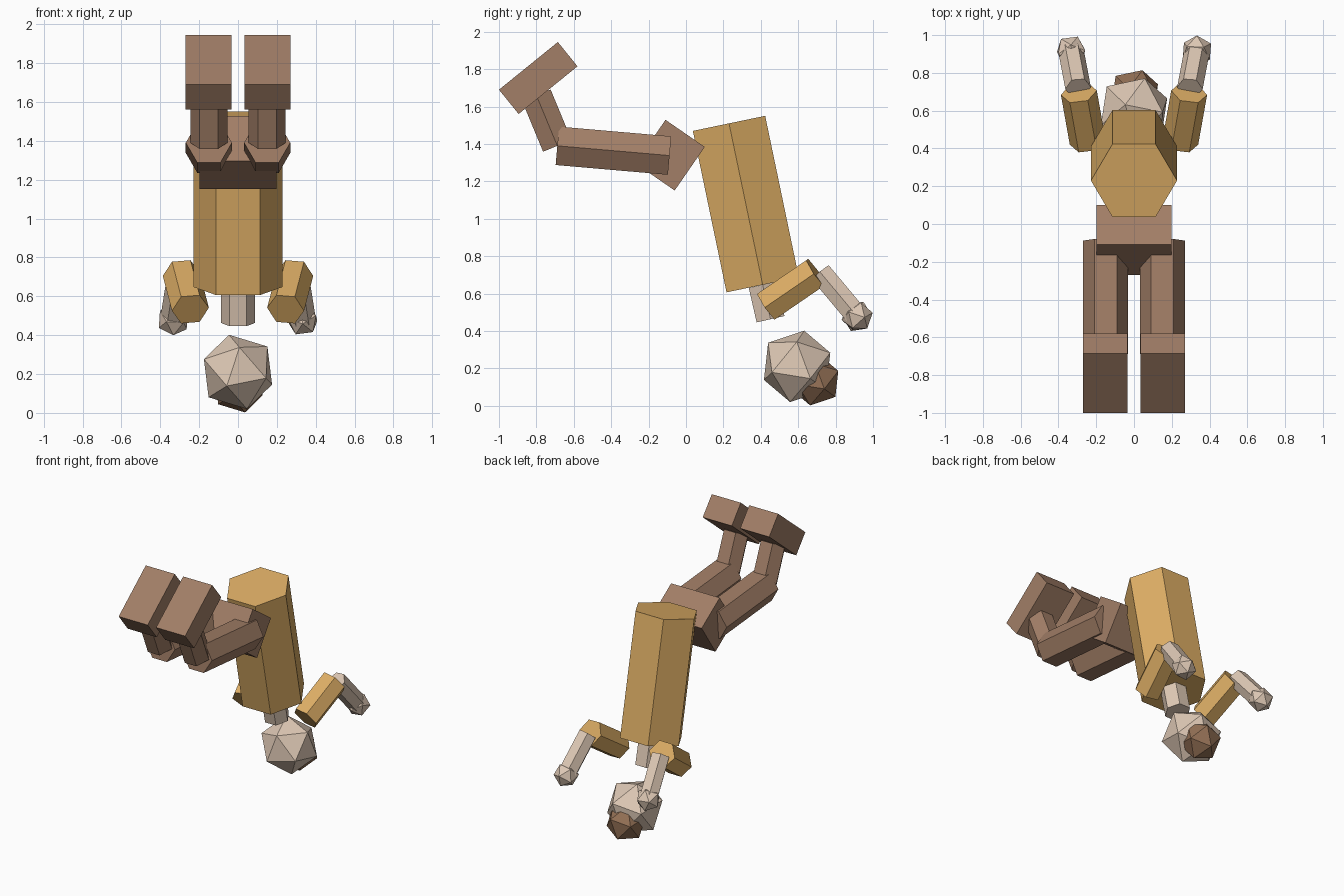
import bpy, bmesh
from math import pi
from mathutils import Matrix, Vector

cube = bpy.data.objects.get("Cube")
if cube:
    bpy.data.objects.remove(cube, do_unlink=True)


def material(name, rgb):
    m = bpy.data.materials.new(name)
    m.use_nodes = True
    m.diffuse_color = (*rgb, 1)
    m.node_tree.nodes["Principled BSDF"].inputs["Base Color"].default_value = (*rgb, 1)
    return m


SHIRT = material("golden shirt", (0.72, 0.42, 0.13))
SKIN = material("pale skin", (0.73, 0.58, 0.46))
TROUSERS = material("brown trousers", (0.36, 0.21, 0.135))
HAIR = material("brown hair", (0.29, 0.16, 0.09))


def frame(centre, axis, ref):
    """Placement with local z along axis and local x near ref."""
    z = Vector(axis).normalized()
    x = Vector(ref)
    x = (x - z * x.dot(z)).normalized()
    rot = Matrix((x, z.cross(x), z)).transposed().to_4x4()
    return Matrix.Translation(Vector(centre)) @ rot


def finish(name, bm, place, mat):
    bmesh.ops.recalc_face_normals(bm, faces=bm.faces)
    mesh = bpy.data.meshes.new(name)
    bm.to_mesh(mesh)
    bm.free()
    mesh.materials.append(mat)
    ob = bpy.data.objects.new(name, mesh)
    ob.matrix_world = place
    bpy.context.collection.objects.link(ob)


def limb(name, start, end, radius, mat):
    """Six-sided prism between two points, corners on its x sides."""
    a, b = Vector(start), Vector(end)
    bm = bmesh.new()
    bmesh.ops.create_cone(bm, cap_ends=True, segments=6, radius1=radius, radius2=radius,
                          depth=(b - a).length, matrix=Matrix.Rotation(pi / 2, 4, "Z"))
    finish(name, bm, frame((a + b) / 2, b - a, (1, 0, 0)), mat)


def block(name, centre, axis, size, mat):
    bm = bmesh.new()
    bmesh.ops.create_cube(bm, size=1, matrix=Matrix.Diagonal((*size, 1)))
    finish(name, bm, frame(centre, axis, (1, 0, 0)), mat)


def ball(name, centre, radius, axis, ref, mat):
    """Twenty-sided ball with one corner along axis and the next near ref."""
    bm = bmesh.new()
    bmesh.ops.create_icosphere(bm, subdivisions=1, radius=radius)
    finish(name, bm, frame(centre, axis, ref), mat)


# Torso, neck and pelvis
limb("torso", (0, 0.23, 1.51), (0, 0.41, 0.647), 0.228, SHIRT)
limb("neck", (0, 0.41, 0.647), (0, 0.452, 0.463), 0.088, SKIN)
block("pelvis", (0, -0.085, 1.34), (0, 0.21, -0.145), (0.395, 0.283, 0.255), TROUSERS)

# Head and hair bun share one tilt
tilt, turn = (-0.046, 0.0375, 0.19), (0.15, 0, 0.14)
ball("head", (0, 0.594, 0.211), 0.2, tilt, turn, SKIN)
ball("hair_bun", (0.004, 0.69, 0.136), 0.14, tilt, turn, HAIR)

# Arms and legs
for side, s, hand_ref in (("left", 1, (0, 0.08, 0.02)), ("right", -1, (0.04, 0.075, 0.02))):
    limb(side + "_upper_arm", (s * 0.245, 0.432, 0.533), (s * 0.292, 0.695, 0.713), 0.096, SHIRT)
    elbow = Vector((s * 0.296, 0.72, 0.711))
    wrist = Vector((s * 0.333, 0.915, 0.478))
    limb(side + "_forearm", elbow, wrist, 0.068, SKIN)
    ball(side + "_hand", wrist, 0.085, wrist - elbow, hand_ref, SKIN)

    knee = (s * 0.15, -0.688, 1.39)
    limb(side + "_thigh", (s * 0.15, -0.088, 1.338), knee, 0.119, TROUSERS)
    limb(side + "_shin", knee, (s * 0.15, -0.8, 1.66), 0.095, TROUSERS)
    block(side + "_foot", (s * 0.152, -0.79, 1.7525), (0, 0.315, 0.255),
          (0.236, 0.167, 0.405), TROUSERS)
